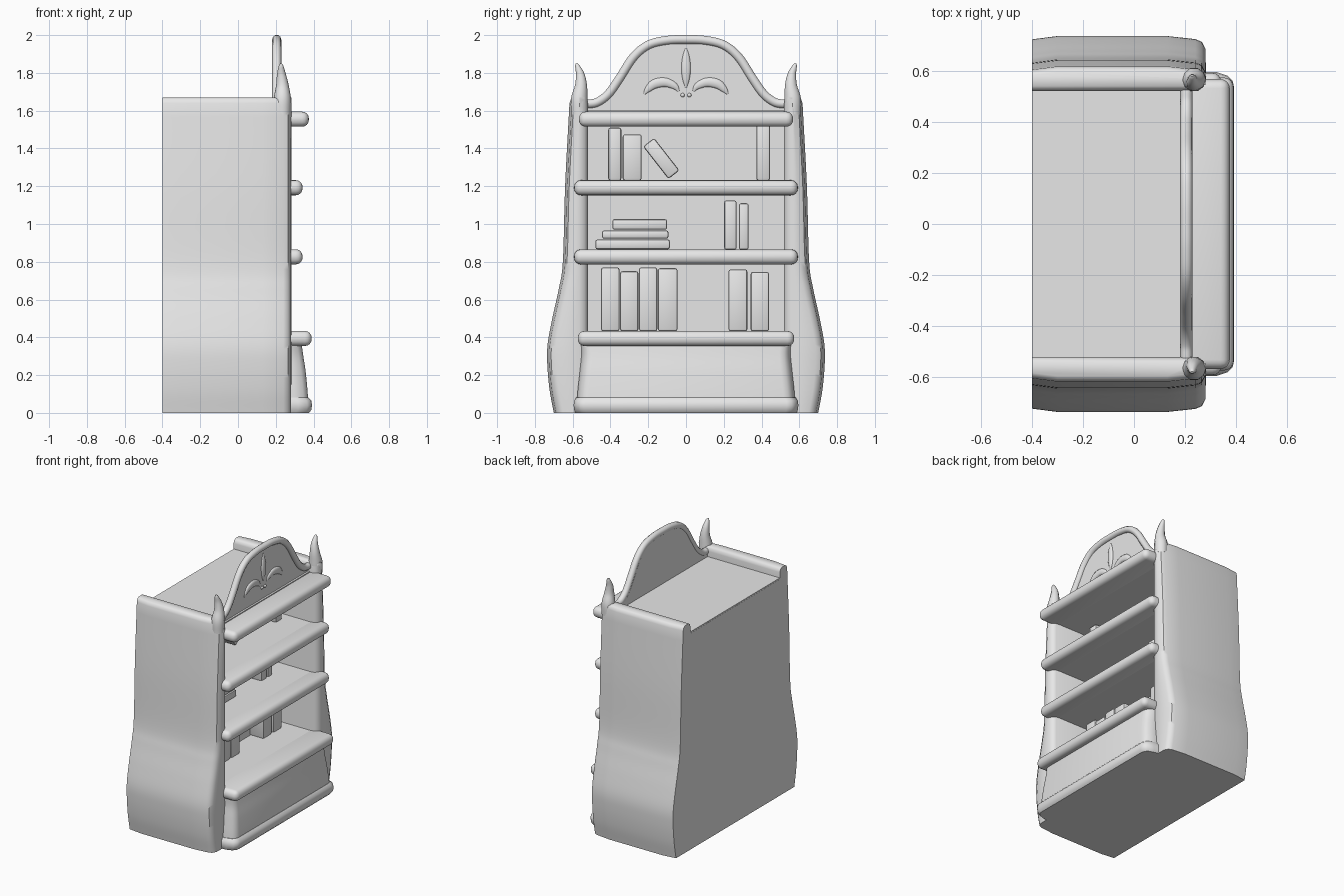
import bpy, bmesh, math
from mathutils import Vector

if "Cube" in bpy.data.objects:
    bpy.data.objects.remove(bpy.data.objects["Cube"])

paint = bpy.data.materials.new("light grey")
paint.use_nodes = True
grey = (0.8, 0.8, 0.8, 1)
paint.diffuse_color = grey
paint.node_tree.nodes["Principled BSDF"].inputs["Base Color"].default_value = grey


def finish(obj, angle=40):
    obj.data.materials.append(paint)
    bpy.ops.object.select_all(action="DESELECT")
    obj.select_set(True)
    bpy.context.view_layer.objects.active = obj
    bpy.ops.object.shade_smooth_by_angle(angle=math.radians(angle))
    return obj


def from_bmesh(name, bm):
    bmesh.ops.recalc_face_normals(bm, faces=bm.faces)
    mesh = bpy.data.meshes.new(name)
    bm.to_mesh(mesh)
    bm.free()
    obj = bpy.data.objects.new(name, mesh)
    bpy.context.collection.objects.link(obj)
    return obj


def box(name, x, y, z, bevel=0.0, segments=4, tilt=0.0):
    """Box from (min, max) pairs, optionally rounded and leaning about x."""
    bm = bmesh.new()
    bmesh.ops.create_cube(bm, size=1)
    for v in bm.verts:
        v.co = Vector(v.co[i] * (r[1] - r[0]) for i, r in enumerate((x, y, z)))
    if bevel:
        bmesh.ops.bevel(bm, geom=bm.edges[:], offset=bevel, segments=segments,
                        profile=0.5, affect="EDGES")
    obj = from_bmesh(name, bm)
    obj.location = [sum(r) / 2 for r in (x, y, z)]
    obj.rotation_euler.x = tilt
    return finish(obj)


def smooth_path(points, steps=6):
    """Catmull-Rom samples through points of any dimension."""
    pts = [Vector(p) for p in points]
    pts = [2 * pts[0] - pts[1]] + pts + [2 * pts[-1] - pts[-2]]
    out = []
    for a, b, c, d in zip(pts, pts[1:], pts[2:], pts[3:]):
        for i in range(steps):
            t = i / steps
            out.append(0.5 * (2 * b + (c - a) * t + (2 * a - 5 * b + 4 * c - d) * t * t
                              + (3 * b - a - 3 * c + d) * t ** 3))
    return out + [pts[-2]]


def loft(name, rings):
    """Skin a stack of equal-length rings and cap both ends."""
    bm = bmesh.new()
    rows = [[bm.verts.new(p) for p in ring] for ring in rings]
    n = len(rows[0])
    for low, high in zip(rows, rows[1:]):
        for i in range(n):
            bm.faces.new((low[i], low[(i + 1) % n], high[(i + 1) % n], high[i]))
    bm.faces.new(rows[0])
    bm.faces.new(rows[-1])
    return finish(from_bmesh(name, bm))


def tube(name, points, flatten=1.0, x=0.0):
    """Tapered tube through (x, y, z, radius) points, squashed along x."""
    path = smooth_path(points)
    curve = bpy.data.curves.new(name, "CURVE")
    curve.dimensions = "3D"
    curve.bevel_depth = 1
    curve.bevel_resolution = 3
    curve.use_fill_caps = True
    spline = curve.splines.new("POLY")
    spline.points.add(len(path) - 1)
    for p, s in zip(spline.points, path):
        p.co = (s[0], s[1], s[2], 1)
        p.radius = max(s[3], 0.002)
    obj = bpy.data.objects.new(name, curve)
    bpy.context.collection.objects.link(obj)
    bpy.ops.object.select_all(action="DESELECT")
    obj.select_set(True)
    bpy.context.view_layer.objects.active = obj
    bpy.ops.object.convert(target="MESH")
    obj = bpy.context.object
    for v in obj.data.vertices:
        v.co.x = v.co.x * flatten + x
    return finish(obj, 60)


# Bulging side panels with rounded front edges and top rails
side_curve = smooth_path([(0, 0.7), (0.12, 0.722), (0.25, 0.734), (0.36, 0.733), (0.5, 0.708),
                          (0.65, 0.675), (0.8, 0.652), (1.2, 0.64), (1.64, 0.617)])


def side_section(sign, z, outer, inset=0.0):
    o, n = outer - inset, 0.52 + inset
    plan = [(-0.4, n), (-0.4, o - 0.013), (-0.3, o), (0.13, o), (0.24, o - 0.012),
            (0.265, o - 0.022), (0.28, o - 0.05), (0.282, 0.565), (0.272, 0.537), (0.25, n)]
    return [(x, sign * y, z) for x, y in plan]


for sign, side in ((1, "left"), (-1, "right")):
    rings = [side_section(sign, z, o) for z, o in side_curve]
    rings += [side_section(sign, 1.66, 0.616, 0.006), side_section(sign, 1.67, 0.615, 0.02)]
    loft(side + "_side_panel", rings)
    # Curved horn finial
    tube(side + "_finial", [(0.235, sign * 0.565, 1.58, 0.046), (0.235, sign * 0.565, 1.66, 0.046),
                            (0.235, sign * 0.556, 1.73, 0.034), (0.23, sign * 0.56, 1.79, 0.024),
                            (0.228, sign * 0.575, 1.835, 0.013), (0.227, sign * 0.581, 1.85, 0.005)])

# Carcass
box("back_board", (-0.4, -0.06), (-0.53, 0.53), (0, 1.59))
box("top_board", (-0.399, 0.22), (-0.53, 0.53), (1.55, 1.6))
box("base_block", (-0.399, 0.28), (-0.6, 0.6), (0, 0.4))

# Shelves with rounded front edges
for name, front, half, low in (("top_shelf", 0.375, 0.567, 1.515), ("upper_shelf", 0.342, 0.592, 1.152),
                               ("middle_shelf", 0.342, 0.592, 0.786), ("lower_shelf", 0.39, 0.573, 0.354)):
    box(name + "_lip", (0.2, front), (-half, half), (low, low + 0.08), 0.036)
    box(name, (-0.1, 0.3), (-0.53, 0.53), (low + 0.002, low + 0.078))

# Swept base front and plinth
def base_section(z, f, w):
    half = [(0.1, w), (f - 0.07, w), (f - 0.025, w - 0.015), (f - 0.006, w - 0.035), (f, w - 0.06)]
    return [(x, y, z) for x, y in half] + [(x, -y, z) for x, y in reversed(half)]


loft("base_front", [base_section(*p) for p in smooth_path(
    [(0.06, 0.372, 0.578), (0.13, 0.367, 0.572), (0.22, 0.358, 0.562), (0.3, 0.346, 0.555), (0.37, 0.336, 0.56)])])
loft("plinth", [base_section(*p) for p in (
    (0, 0.376, 0.585), (0.015, 0.388, 0.592), (0.04, 0.392, 0.595), (0.065, 0.388, 0.592), (0.082, 0.372, 0.58))])

# Arched pediment: thin panel and rounded frame
arch_half = [(0.525, 1.635), (0.47, 1.645), (0.41, 1.69), (0.35, 1.775), (0.28, 1.882),
             (0.2, 1.948), (0.1, 1.973), (0, 1.977)]
arch = arch_half + [(-y, z) for y, z in reversed(arch_half[:-1])]
tube("pediment_frame", [(0.205, y, z, 0.024) for y, z in arch])
outline = [(y, z) for y, z in smooth_path(arch)] + [(-0.525, 1.57), (0.525, 1.57)]
loft("pediment_panel", [[(x, y, z) for y, z in outline] for x in (0.188, 0.206)])

# Carved leaf ornament
tube("centre_leaf", [(0, 0, 1.722, 0.004), (0, 0, 1.77, 0.02), (0, 0, 1.83, 0.026),
                     (0, 0, 1.89, 0.018), (0, 0, 1.932, 0.003)], 0.5, 0.206)
for sign, side in ((1, "left"), (-1, "right")):
    tube(side + "_scroll_leaf", [(0, sign * y, z, r) for y, z, r in (
        (0.037, 1.7, 0.004), (0.06, 1.73, 0.018), (0.11, 1.75, 0.025), (0.165, 1.742, 0.026),
        (0.2, 1.715, 0.018), (0.222, 1.687, 0.004))], 0.5, 0.206)
    bm = bmesh.new()
    bmesh.ops.create_uvsphere(bm, u_segments=12, v_segments=8, radius=0.011)
    bead = finish(from_bmesh(side + "_bead", bm))
    bead.location = (0.206, sign * 0.018, 1.682)

# Standing books: shelf height, then (start, end, top) for each
rows = {0.432: [(-0.45, -0.352, 0.77), (-0.349, -0.252, 0.75), (-0.249, -0.152, 0.77),
                (-0.149, -0.045, 0.766), (0.225, 0.325, 0.76), (0.342, 0.44, 0.746)],
        0.864: [(0.202, 0.268, 1.125), (0.28, 0.332, 1.11)],
        1.23: [(-0.412, -0.342, 1.51), (-0.335, -0.235, 1.475), (0.372, 0.445, 1.53)]}
for floor, books in rows.items():
    for start, end, top in books:
        box("standing_book", (-0.09, 0.05), (start, end), (floor, top), 0.012, 2)

# Stacked and leaning books
for start, end, low, high in ((-0.48, -0.085, 0.866, 0.918), (-0.445, -0.093, 0.922, 0.966),
                              (-0.39, -0.1, 0.97, 1.026)):
    box("stacked_book", (-0.09, 0.05), (start, end), (low, high), 0.012, 2)
box("leaning_book", (-0.09, 0.05), (-0.168, -0.094), (1.238, 1.456), 0.012, 2, math.radians(38))
